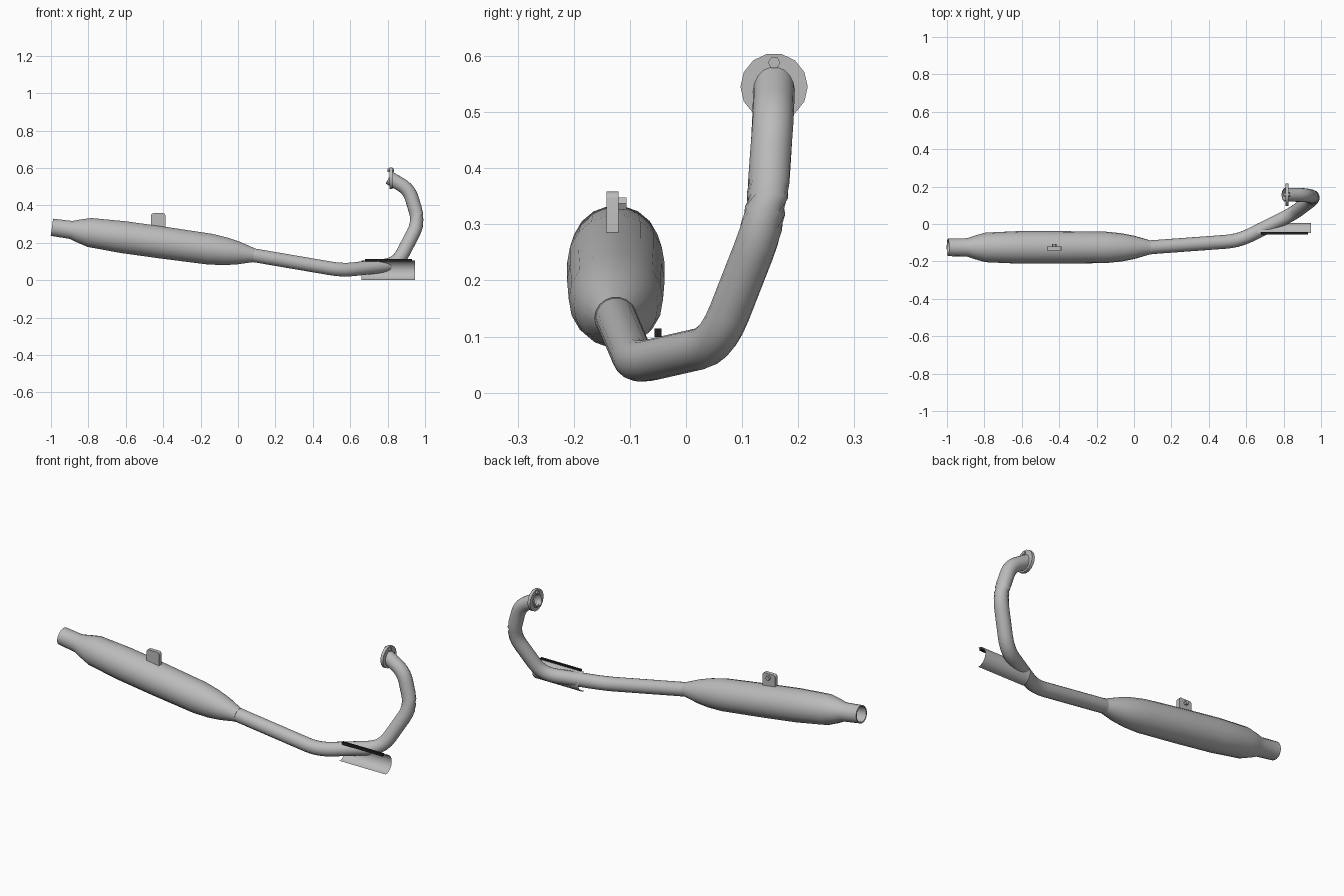
import bpy, bmesh, math
from mathutils import Vector, Matrix

cube = bpy.data.objects.get("Cube")
if cube:
    bpy.data.objects.remove(cube, do_unlink=True)


def material(name, value):
    m = bpy.data.materials.new(name)
    m.use_nodes = True
    color = (value, value, value, 1)
    m.diffuse_color = color
    m.node_tree.nodes["Principled BSDF"].inputs["Base Color"].default_value = color
    return m


STEEL = material("brushed steel", 0.5)
BLACK = material("black rubber", 0.015)


def finish(name, bm, mat, angle=40, fix_normals=True):
    if fix_normals:
        bmesh.ops.recalc_face_normals(bm, faces=bm.faces)
    me = bpy.data.meshes.new(name)
    bm.to_mesh(me)
    bm.free()
    ob = bpy.data.objects.new(name, me)
    bpy.context.collection.objects.link(ob)
    me.materials.append(mat)
    bpy.ops.object.select_all(action="DESELECT")
    ob.select_set(True)
    bpy.context.view_layer.objects.active = ob
    bpy.ops.object.shade_smooth_by_angle(angle=math.radians(angle))
    return ob


def ring(bm, centre, direction, radius, sides):
    """Circle of vertices square to a direction."""
    d = Vector(direction).normalized()
    u = Vector((0, 0, 1)).cross(d).normalized()
    v = d.cross(u)
    return [bm.verts.new(Vector(centre) + radius * (math.cos(a) * u + math.sin(a) * v))
            for a in (2 * math.pi * i / sides for i in range(sides))]


def skin(bm, rings):
    for a, b in zip(rings, rings[1:]):
        n = len(a)
        for i in range(n):
            bm.faces.new((a[i], a[(i + 1) % n], b[(i + 1) % n], b[i]))


def cylinder(name, start, end, radius, sides, mat=STEEL):
    bm = bmesh.new()
    d = Vector(end) - Vector(start)
    rings = [ring(bm, p, d, radius, sides) for p in (start, end)]
    skin(bm, rings)
    for r in rings:
        bm.faces.new(r)
    return finish(name, bm, mat)


def box(name, low, high, mat, bevel=0.0):
    bm = bmesh.new()
    lo, hi = Vector(low), Vector(high)
    bmesh.ops.create_cube(bm, size=1, matrix=Matrix.Translation((lo + hi) / 2)
                          @ Matrix.Diagonal((*(hi - lo), 1)))
    if bevel:
        edges = [e for e in bm.edges if abs((e.verts[0].co - e.verts[1].co).y) > 1e-4
                 and e.verts[0].co.z > lo.z + 1e-4]
        bmesh.ops.bevel(bm, geom=edges, offset=bevel, segments=3, affect="EDGES", profile=0.5)
    return finish(name, bm, mat)


# Silencer: radius profile turned about a sloping axis, folded inward at the tail
TAIL, NECK = Vector((-0.995, -0.125, 0.283)), Vector((0.088, -0.125, 0.133))
axis = NECK - TAIL
profile = [(0.10, 0.041), (0.0, 0.041), (0.0, 0.047), (0.095, 0.049), (0.13, 0.062),
           (0.185, 0.079), (0.35, 0.087), (0.55, 0.087), (0.78, 0.084), (0.86, 0.075),
           (0.92, 0.062), (1.0, 0.037)]
bm = bmesh.new()
rings = [ring(bm, TAIL + axis * t, axis, r, 18) for t, r in profile]
skin(bm, rings)
bm.faces.new(rings[0])
finish("silencer", bm, STEEL, 50)

# Neck collar
step = axis.normalized() * 0.004
cylinder("neck_collar", NECK - step, NECK + step, 0.038, 18)

# Header pipe: straight runs joined by rounded bends
corners = [Vector(p) for p in (
    (0.08, -0.125, 0.134), (0.56, -0.09, 0.052), (0.85, 0.055, 0.085),
    (0.968, 0.143, 0.31), (0.915, 0.155, 0.485), (0.808, 0.157, 0.548))]
bends = [0.07, 0.07, 0.07, 0.05]
path = [corners[0]]
for p, c, n, reach in zip(corners, corners[1:], corners[2:], bends):
    a = c + (p - c).normalized() * reach
    b = c + (n - c).normalized() * reach
    for i in range(6):
        t = i / 5
        path.append(a * (1 - t) ** 2 + c * 2 * t * (1 - t) + b * t * t)
path.append(corners[-1])
bm = bmesh.new()
rings = []
for i, p in enumerate(path):
    d = path[min(i + 1, len(path) - 1)] - path[max(i - 1, 0)]
    rings.append(ring(bm, p, d, 0.037, 18))
# inner wall of the open inlet
rings.append(ring(bm, path[-1], d, 0.032, 18))
rings.append(ring(bm, path[-1] - d.normalized() * 0.05, d, 0.032, 18))
skin(bm, rings)
bm.faces.new(rings[-1])
finish("header_pipe", bm, STEEL, 50)

# Inlet flange: flat washer around the pipe end, with a hex bolt
bm = bmesh.new()
rings = [ring(bm, (x, 0.157, 0.545), (1, 0, 0), r, 14)
         for x, r in ((0.81, 0.034), (0.81, 0.06), (0.826, 0.06), (0.826, 0.034))]
skin(bm, rings + rings[:1])
finish("inlet_flange", bm, STEEL)
cylinder("flange_bolt", (0.80, 0.157, 0.588), (0.834, 0.157, 0.588), 0.011, 6)

# Heat shield: thin half-round sheet running along the pipe
bm = bmesh.new()
rows = []
for i in range(13):
    a = math.pi * (i / 12 - 0.5)
    y, z = -0.048 + 0.053 * math.cos(a), 0.053 + 0.053 * math.sin(a)
    rows.append([bm.verts.new((x, y, z)) for x in (0.66, 0.945)])
for a, b in zip(rows, rows[1:]):
    bm.faces.new((a[0], a[1], b[1], b[0]))
finish("heat_shield", bm, STEEL, fix_normals=False)
box("shield_strip", (0.68, -0.056, 0.099), (0.93, -0.044, 0.114), BLACK)

# Hanger tab on the silencer with its bolt
box("hanger_tab", (-0.465, -0.142, 0.27), (-0.388, -0.12, 0.358), STEEL, 0.012)
cylinder("hanger_bolt", (-0.427, -0.125, 0.337), (-0.427, -0.106, 0.337), 0.012, 6)
